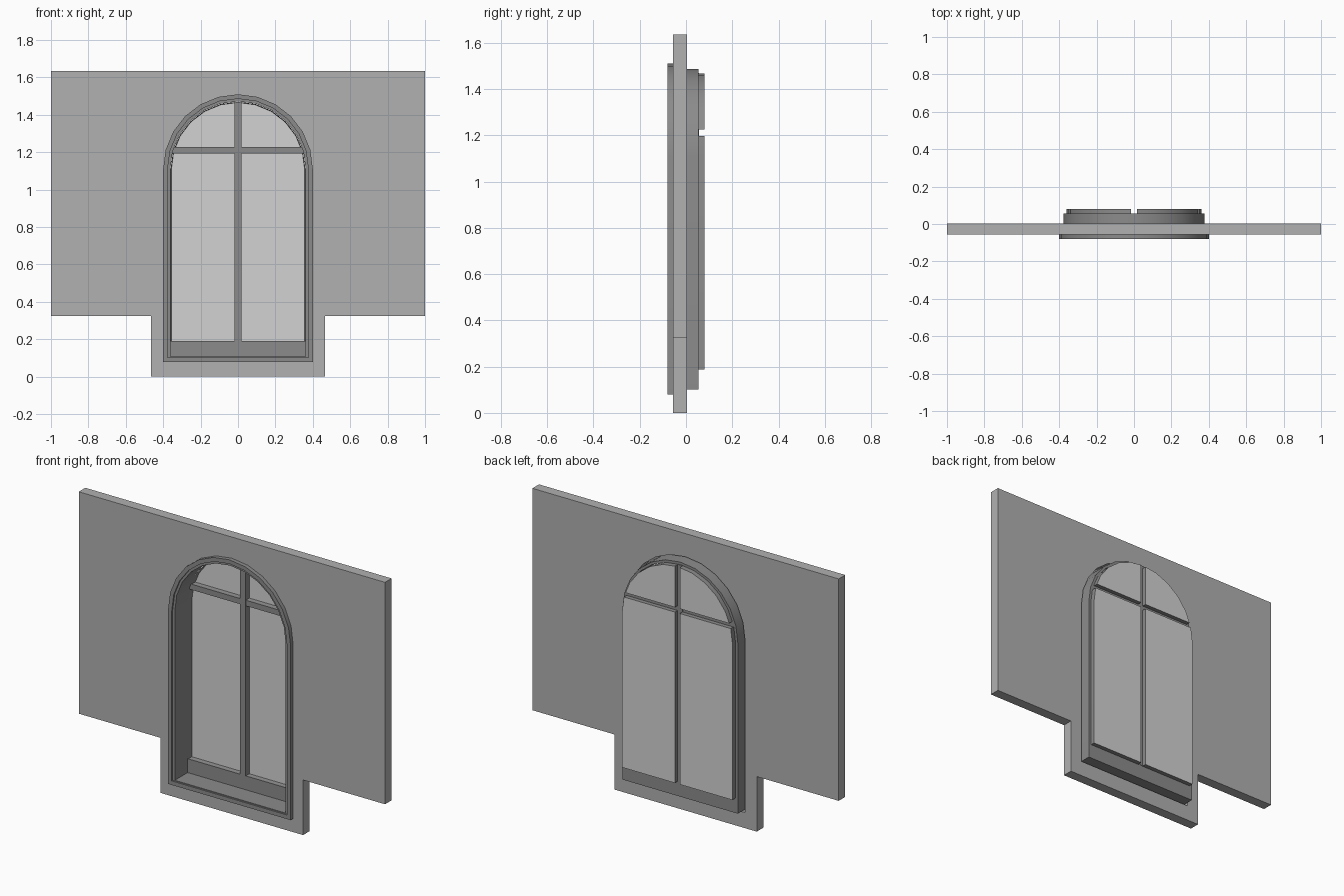
import bpy, bmesh, math
from mathutils import Vector

cube = bpy.data.objects.get("Cube")
if cube:
    bpy.data.objects.remove(cube, do_unlink=True)


def material(name, value):
    m = bpy.data.materials.new(name)
    m.use_nodes = True
    colour = (value, value, value, 1)
    m.diffuse_color = colour
    m.node_tree.nodes["Principled BSDF"].inputs["Base Color"].default_value = colour
    return m


WALL = material("wall grey", 0.44)
FRAME = material("dark frame grey", 0.26)
GLASS = material("pale glass grey", 0.65)

SPRING = 1.11    # height where the arch begins
SEGMENTS = 12


def arch(half_width, bottom):
    """Outline of a round-headed opening as (x, z) points."""
    pts = [(-half_width, bottom), (half_width, bottom)]
    for i in range(SEGMENTS + 1):
        a = math.pi * i / SEGMENTS
        pts.append((half_width * math.cos(a), SPRING + half_width * math.sin(a)))
    return pts


def box(x0, x1, z0, z1):
    return [(x0, z0), (x1, z0), (x1, z1), (x0, z1)]


def finish(name, bm, mats):
    bmesh.ops.recalc_face_normals(bm, faces=bm.faces)
    me = bpy.data.meshes.new(name)
    bm.to_mesh(me)
    bm.free()
    for m in mats:
        me.materials.append(m)
    ob = bpy.data.objects.new(name, me)
    bpy.context.scene.collection.objects.link(ob)
    bpy.ops.object.select_all(action="DESELECT")
    ob.select_set(True)
    bpy.context.view_layer.objects.active = ob
    bpy.ops.object.shade_smooth_by_angle(angle=math.radians(30))
    return ob


def extrude_y(bm, depth):
    ext = bmesh.ops.extrude_face_region(bm, geom=bm.faces[:])["geom"]
    verts = [g for g in ext if isinstance(g, bmesh.types.BMVert)]
    bmesh.ops.translate(bm, verts=verts, vec=(0, depth, 0))


def plate(name, loops, y0, y1, mat):
    """Solid from an outer loop and optional hole loops, between two depths."""
    bm = bmesh.new()
    for loop in loops:
        vs = [bm.verts.new((x, y0, z)) for x, z in loop]
        for a, b in zip(vs, vs[1:] + vs[:1]):
            bm.edges.new((a, b))
    bmesh.ops.triangle_fill(bm, use_beauty=True, edges=bm.edges[:], normal=(0, -1, 0))
    extrude_y(bm, y1 - y0)
    return finish(name, bm, [mat])


def pane(name, cuts, y0, y1):
    """Glazed box: the arch trimmed by planes, recessed on its front."""
    bm = bmesh.new()
    bm.faces.new([bm.verts.new((x, y0, z)) for x, z in arch(0.36, 0.188)])
    for co, no in cuts:
        bmesh.ops.bisect_plane(bm, geom=bm.verts[:] + bm.edges[:] + bm.faces[:],
                               plane_co=co, plane_no=no, clear_outer=True)
    extrude_y(bm, y1 - y0)
    bmesh.ops.recalc_face_normals(bm, faces=bm.faces)
    bm.normal_update()
    front = [f for f in bm.faces if f.normal.y < -0.9]
    bmesh.ops.inset_region(bm, faces=front, thickness=0.004, use_even_offset=True)
    bmesh.ops.translate(bm, verts=list({v for f in front for v in f.verts}),
                        vec=(0, y1 - y0 - 0.004, 0))
    bm.normal_update()
    for f in bm.faces:
        f.material_index = 1 if f in front or f.normal.y > 0.9 else 0
    return finish(name, bm, [FRAME, GLASS])


# Wall panel with the lower apron and arched opening
wall = [(-1, 0.325), (-0.465, 0.325), (-0.465, 0), (0.465, 0),
        (0.465, 0.325), (1, 0.325), (1, 1.635), (-1, 1.635)]
plate("wall", [wall, arch(0.388, 0.092)], -0.057, 0.004, WALL)

# Front trim and deep reveal
plate("front_trim", [arch(0.40, 0.08), arch(0.376, 0.104)], -0.081, -0.057, FRAME)
plate("reveal", [arch(0.377, 0.102), arch(0.362, 0.108)], -0.072, 0.055, FRAME)

# Bottom panel and glazing bars
plate("bottom_panel", [box(-0.37, 0.37, 0.105, 0.19)], 0.047, 0.055, FRAME)
plate("upright_bar", [box(-0.018, 0.018, 0.19, 1.47)], 0.046, 0.057, FRAME)
plate("cross_bar", [box(-0.35, 0.35, 1.194, 1.227)], 0.047, 0.056, FRAME)

# Four panes, mirrored left and right, above and below the cross bar
for side, s in (("left", 1), ("right", -1)):
    middle = (Vector((s * 0.016, 0, 0)), Vector((-s, 0, 0)))
    pane(side + "_lower_pane", [middle, (Vector((0, 0, 1.197)), Vector((0, 0, 1)))], 0.05, 0.081)
    pane(side + "_upper_pane", [middle, (Vector((0, 0, 1.225)), Vector((0, 0, -1)))], 0.05, 0.081)
